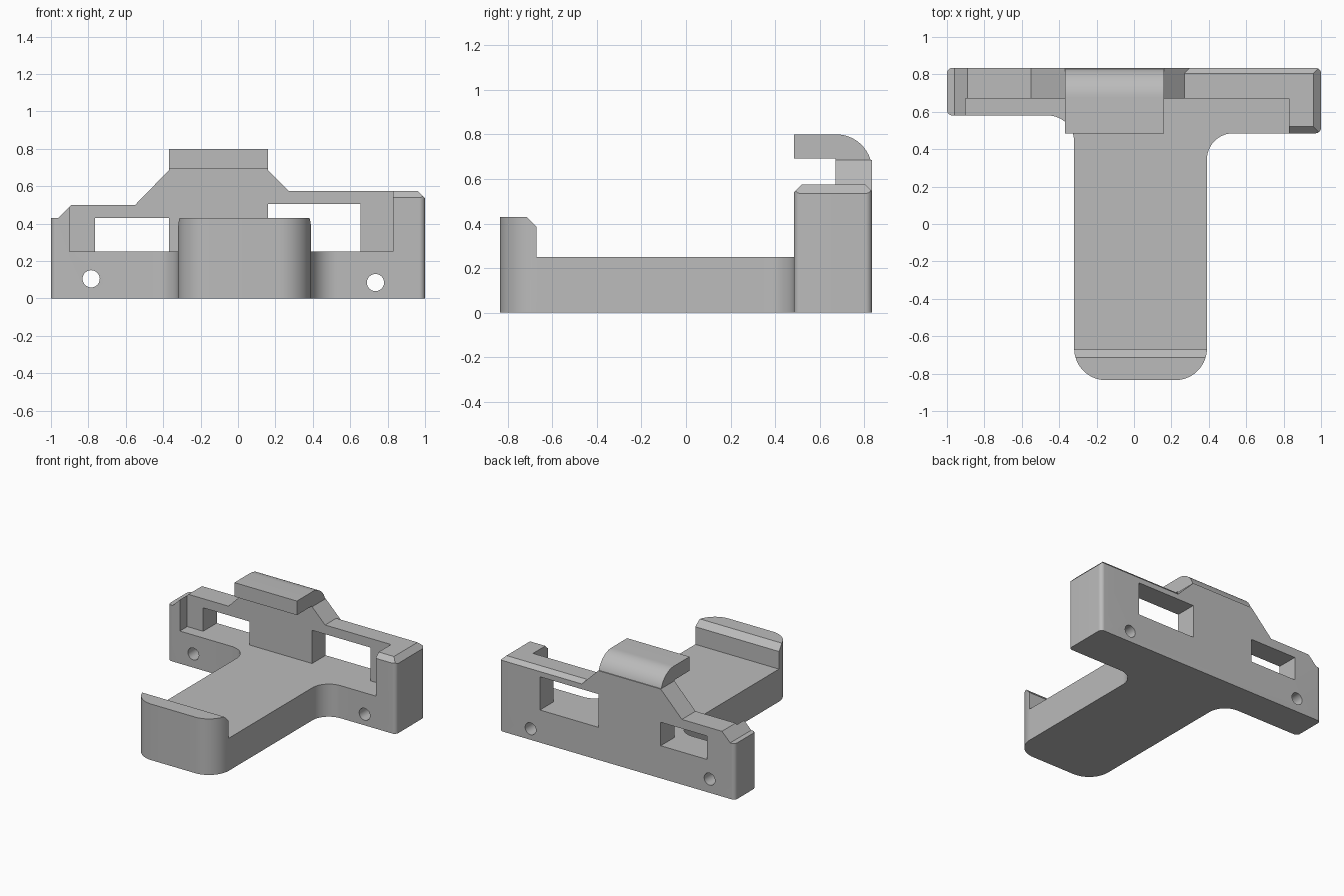
import bpy, bmesh, math
from mathutils import Vector

if "Cube" in bpy.data.objects:
    bpy.data.objects.remove(bpy.data.objects["Cube"], do_unlink=True)

grey = bpy.data.materials.new("plain grey")
grey.use_nodes = True
colour = (0.5, 0.5, 0.5, 1)
grey.diffuse_color = colour
grey.node_tree.nodes["Principled BSDF"].inputs["Base Color"].default_value = colour


def rounded(corners, steps=14):
    """Outline from (x, y, radius) corners, each replaced by a tangent arc."""
    out = []
    n = len(corners)
    for i, (x, y, r) in enumerate(corners):
        p = Vector((x, y))
        if r == 0:
            out.append(p)
            continue
        u = (Vector(corners[i - 1][:2]) - p).normalized()
        v = (Vector(corners[(i + 1) % n][:2]) - p).normalized()
        # All rounded corners are right angles
        centre = p + (u + v) * r
        for k in range(steps + 1):
            t = math.pi / 2 * k / steps
            out.append(centre - v * r * math.cos(t) - u * r * math.sin(t))
    return out


def prism(name, outline, axis, a, b):
    """Extrude a 2D outline along one axis from a to b."""
    place = {"x": lambda p, d: (d, p[0], p[1]),
             "y": lambda p, d: (p[0], d, p[1]),
             "z": lambda p, d: (p[0], p[1], d)}[axis]
    bm = bmesh.new()
    face = bm.faces.new([bm.verts.new(place(p, a)) for p in outline])
    ext = bmesh.ops.extrude_face_region(bm, geom=[face])
    shift = Vector(place((0, 0), b - a))
    bmesh.ops.translate(bm, vec=shift,
                        verts=[g for g in ext["geom"] if isinstance(g, bmesh.types.BMVert)])
    bmesh.ops.recalc_face_normals(bm, faces=bm.faces)
    mesh = bpy.data.meshes.new(name)
    bm.to_mesh(mesh)
    bm.free()
    mesh.materials.append(grey)
    obj = bpy.data.objects.new(name, mesh)
    bpy.context.collection.objects.link(obj)
    return obj


def rect(x0, x1, y0, y1):
    return [(x0, y0), (x1, y0), (x1, y1), (x0, y1)]


def combine(target, tool, operation):
    """Apply a boolean and discard the tool."""
    mod = target.modifiers.new(operation, "BOOLEAN")
    mod.operation, mod.solver, mod.object = operation, "EXACT", tool
    bpy.context.view_layer.objects.active = target
    bpy.ops.object.modifier_apply(modifier=mod.name)
    bpy.data.objects.remove(tool, do_unlink=True)


BACK, WALL = 0.835, 0.67

# Floor slab, oversized and trimmed to the T plan later
body = prism("bracket_body", rect(-1.1, 1.1, -0.9, 0.9), "z", -0.1, 0.25)

# Back wall with stepped, sloping top
wall_top = [(-1.1, 0.1), (1.1, 0.1), (1.1, 0.575), (0.27, 0.575), (0.16, 0.685),
            (-0.37, 0.685), (-0.55, 0.5), (-0.89, 0.5), (-0.96, 0.43), (-1.1, 0.43)]
combine(body, prism("back_wall", wall_top, "y", WALL, 0.9), "UNION")

# Raised ends and the lip at the tip of the stem
left_end = [(-1.1, 0.1), (-0.9, 0.1), (-0.9, 0.49), (-0.96, 0.43), (-1.1, 0.43)]
combine(body, prism("small_end", left_end, "y", 0.5, 0.75), "UNION")
right_end = [(0.42, 0.1), (0.75, 0.1), (0.75, 0.575), (0.52, 0.575), (0.42, 0.475)]
combine(body, prism("large_end", right_end, "x", 0.83, 1.1), "UNION")
lip = [(-0.9, 0.1), (WALL * -1, 0.1), (-0.67, 0.385), (-0.715, 0.43), (-0.9, 0.43)]
combine(body, prism("front_lip", lip, "x", -0.5, 0.5), "UNION")

# Trim to the rounded T plan
plan = rounded([(-1, BACK, 0.03), (-1, 0.58, 0.03), (-0.32, 0.58, 0.14),
                (-0.32, -BACK, 0.17), (0.39, -BACK, 0.17), (0.39, 0.485, 0.14),
                (1, 0.485, 0.03), (1, BACK, 0.03)])
combine(body, prism("plan_trim", plan, "z", 0, 1), "INTERSECT")

# Overhanging hook with a rounded back
hook = rounded([(WALL, 0.6, 0), (BACK, 0.6, 0), (BACK, 0.8, 0.16),
                (0.485, 0.8, 0), (0.485, 0.692, 0), (WALL, 0.692, 0)])
combine(body, prism("hook", hook, "x", -0.37, 0.16), "UNION")

# Windows and screw holes through the wall
for x0, x1, top in ((-0.765, -0.37, 0.43), (0.16, 0.655, 0.505)):
    combine(body, prism("window_cutter", rect(x0, x1, 0.25, top), "y", 0.6, 0.95), "DIFFERENCE")
for x, z in ((-0.785, 0.105), (0.735, 0.085)):
    ring = [(x + 0.046 * math.cos(math.tau * k / 32), z + 0.046 * math.sin(math.tau * k / 32))
            for k in range(32)]
    combine(body, prism("hole_cutter", ring, "y", 0.4, 0.95), "DIFFERENCE")

# Chamfers on the large end: outer side, then along the back up to the slope
side_cut = [(0.925, 0.61), (1.1, 0.61), (1.1, 0.435)]
combine(body, prism("side_chamfer", side_cut, "y", 0.3, 0.95), "DIFFERENCE")
back_cut = prism("back_chamfer", [(0.77, 0.61), (0.9, 0.61), (0.9, 0.48)], "x", 0, 1.1)
for v in back_cut.data.vertices:
    if v.co.x < 0.5:
        v.co.x = 0.845 - v.co.z
combine(body, back_cut, "DIFFERENCE")

# Smooth rounds, sharp edges
bpy.ops.object.select_all(action="DESELECT")
body.select_set(True)
bpy.context.view_layer.objects.active = body
bpy.ops.object.shade_smooth_by_angle(angle=math.radians(25))
